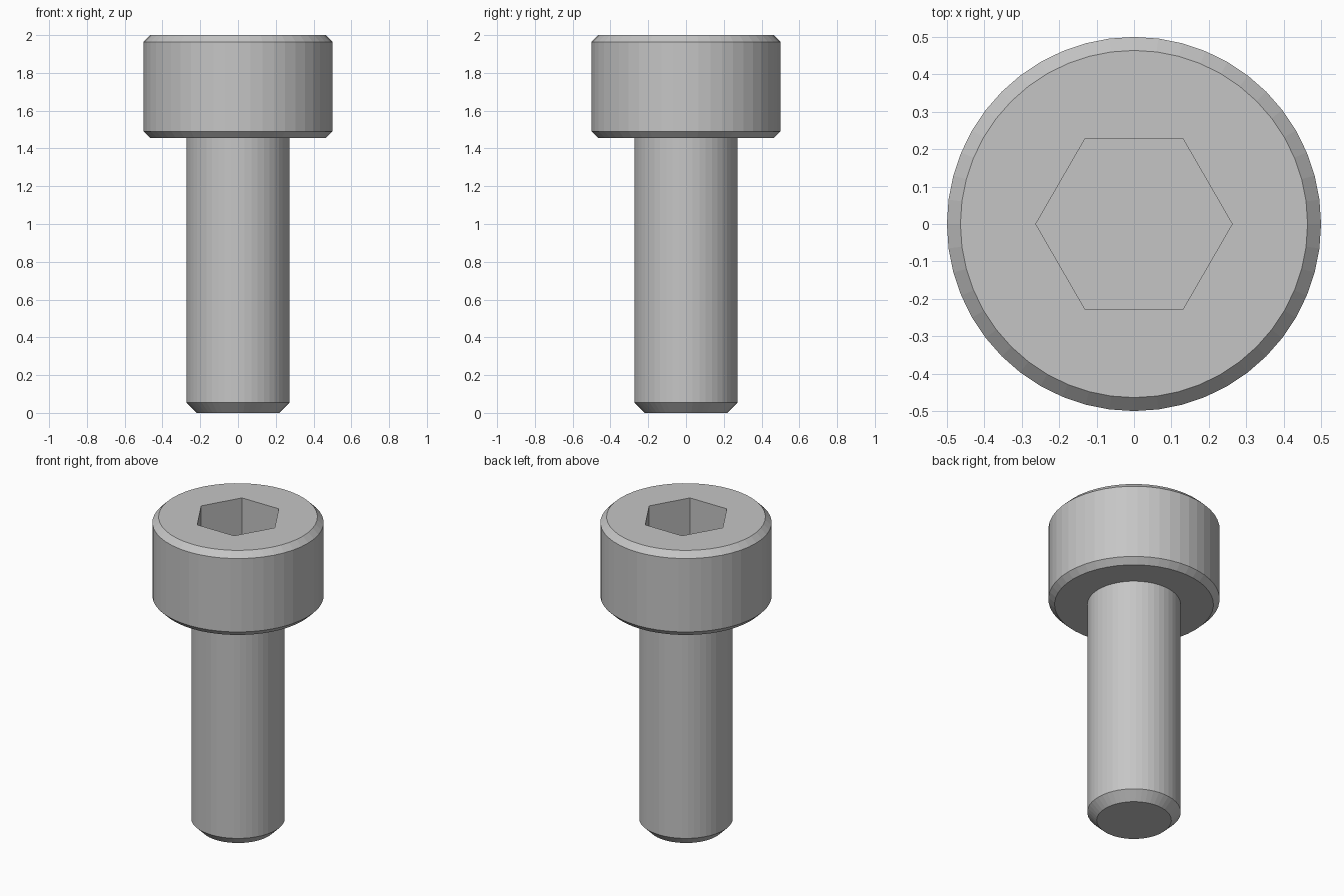
import bpy, bmesh
from math import cos, sin, tau

default = bpy.data.objects.get("Cube")
if default:
    bpy.data.objects.remove(default, do_unlink=True)

steel = bpy.data.materials.new("grey_steel")
steel.use_nodes = True
colour = (0.56, 0.56, 0.56, 1)
steel.diffuse_color = colour
steel.node_tree.nodes["Principled BSDF"].inputs["Base Color"].default_value = colour


def lathe(name, profile, sides):
    """Closed solid of revolution from (radius, z) points, bottom to top."""
    bm = bmesh.new()
    rings = [[bm.verts.new((r * cos(tau * i / sides), r * sin(tau * i / sides), z))
              for i in range(sides)] for r, z in profile]
    for low, high in zip(rings, rings[1:]):
        for i in range(sides):
            j = (i + 1) % sides
            bm.faces.new((low[i], low[j], high[j], high[i]))
    bm.faces.new(rings[0][::-1])
    bm.faces.new(rings[-1])
    mesh = bpy.data.meshes.new(name)
    bm.to_mesh(mesh)
    bm.free()
    mesh.materials.append(steel)
    obj = bpy.data.objects.new(name, mesh)
    bpy.context.collection.objects.link(obj)
    return obj


SIDES = 48
HEAD_BASE, TOP, BEVEL = 1.455, 2.0, 0.036

# Shank with chamfered tip, running slightly into the head
lathe("shank", [(0.218, 0), (0.273, 0.055), (0.273, HEAD_BASE + 0.05)], SIDES)

# Head, chamfered on both rims
head = lathe("head", [(0.5 - BEVEL, HEAD_BASE), (0.5, HEAD_BASE + BEVEL),
                      (0.5, TOP - BEVEL), (0.5 - BEVEL, TOP)], SIDES)

# Hexagonal socket cut into the top
cutter = lathe("socket_cutter", [(0.2625, TOP - 0.27), (0.2625, TOP + 0.1)], 6)
cutter.hide_render = True
cut = head.modifiers.new("socket", 'BOOLEAN')
cut.operation = 'DIFFERENCE'
cut.solver = 'EXACT'
cut.object = cutter

# Bake the cut and remove the cutter
bpy.context.view_layer.update()
graph = bpy.context.evaluated_depsgraph_get()
baked = bpy.data.meshes.new_from_object(head.evaluated_get(graph))
head.modifiers.clear()
head.data = baked
bpy.data.objects.remove(cutter, do_unlink=True)
